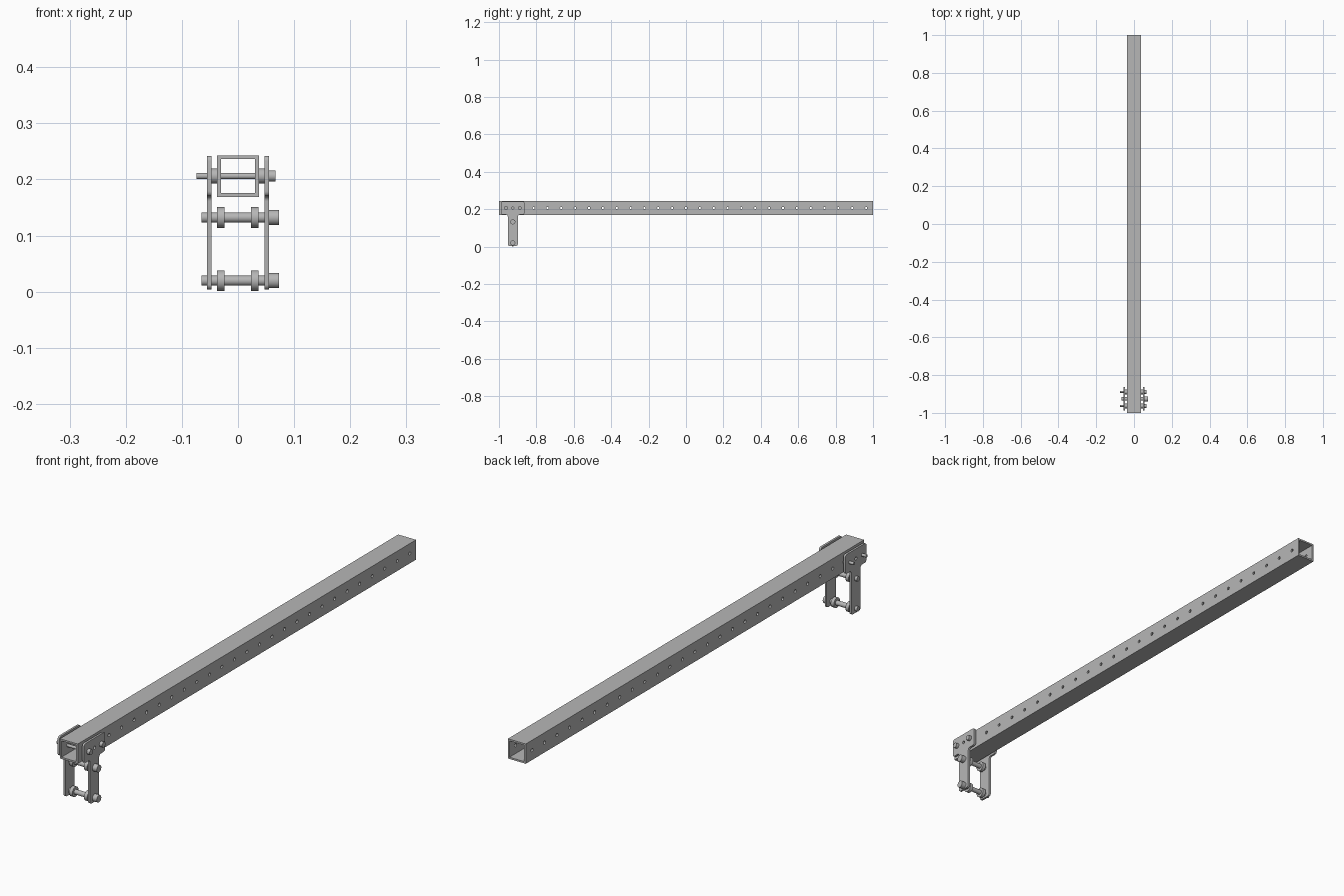
import bpy, bmesh, math
from mathutils import Matrix

cube = bpy.data.objects.get("Cube")
if cube:
    bpy.data.objects.remove(cube, do_unlink=True)

steel = bpy.data.materials.new("steel_grey")
steel.use_nodes = True
GREY = (0.47, 0.47, 0.47, 1)
steel.diffuse_color = GREY
steel.node_tree.nodes["Principled BSDF"].inputs["Base Color"].default_value = GREY

# Main dimensions
HALF, TOP, BOTTOM, WALL = 0.037, 0.243, 0.169, 0.0065
HOLES = 27
PITCH = 2 / HOLES
AXIS = (TOP + BOTTOM) / 2
MID = -1 + PITCH                      # bracket centre along the beam
PLATE_IN, PLATE_OUT = 0.047, 0.055
LOW_PINS = (0.132, 0.0195)


def finish(name, bm):
    bmesh.ops.recalc_face_normals(bm, faces=bm.faces)
    mesh = bpy.data.meshes.new(name)
    bm.to_mesh(mesh)
    bm.free()
    mesh.materials.append(steel)
    obj = bpy.data.objects.new(name, mesh)
    bpy.context.collection.objects.link(obj)
    return obj


def select(obj):
    bpy.ops.object.select_all(action='DESELECT')
    obj.select_set(True)
    bpy.context.view_layer.objects.active = obj


def smooth(obj):
    select(obj)
    bpy.ops.object.shade_smooth_by_angle(angle=math.radians(35))


def add_rod(bm, x0, x1, y, z, radius, sides=32):
    """Cylinder along x."""
    place = Matrix.Translation(((x0 + x1) / 2, y, z)) @ Matrix.Rotation(math.pi / 2, 4, 'Y')
    bmesh.ops.create_cone(bm, cap_ends=True, segments=sides, radius1=radius,
                          radius2=radius, depth=x1 - x0, matrix=place)


def rods(name, pieces):
    bm = bmesh.new()
    for piece in pieces:
        add_rod(bm, *piece)
    obj = finish(name, bm)
    smooth(obj)
    return obj


def drill(obj, name, holes):
    """Cut round holes (y, z, radius) along x."""
    bm = bmesh.new()
    for y, z, radius in holes:
        add_rod(bm, -0.2, 0.2, y, z, radius, 20)
    cutter = finish(name, bm)
    cutter.hide_render = True
    mod = obj.modifiers.new("holes", 'BOOLEAN')
    mod.operation, mod.solver, mod.object = 'DIFFERENCE', 'EXACT', cutter
    select(obj)
    bpy.ops.object.modifier_apply(modifier=mod.name)
    bpy.data.objects.remove(cutter, do_unlink=True)


# Square tube beam, open at both ends, drilled along its sides
bm = bmesh.new()
bmesh.ops.create_cube(bm, size=1, matrix=Matrix.Translation((0, 0, AXIS))
                      @ Matrix.Diagonal((2 * HALF, 2, TOP - BOTTOM, 1)))
bmesh.ops.delete(bm, geom=[f for f in bm.faces if abs(f.normal.y) > 0.9], context='FACES_ONLY')
beam = finish("beam", bm)
wall = beam.modifiers.new("wall", 'SOLIDIFY')
wall.thickness, wall.offset, wall.use_even_offset = WALL, -1, True
select(beam)
bpy.ops.object.modifier_apply(modifier=wall.name)
drill(beam, "beam_hole_cutter",
      [(-1 + PITCH * (i + 0.5), AXIS, 0.006) for i in range(HOLES)])
smooth(beam)

# Two T-shaped side plates with rounded corners
half_profile = [(0.027, 0.004), (0.027, 0.17), (0.062, 0.17), (0.062, 0.242)]
profile = half_profile + [(-y, z) for y, z in reversed(half_profile)]
for side, name in ((1, "left_plate"), (-1, "right_plate")):
    bm = bmesh.new()
    face = bm.faces.new([bm.verts.new((side * PLATE_IN, MID + y, z)) for y, z in profile])
    grown = bmesh.ops.extrude_face_region(bm, geom=[face])["geom"]
    bmesh.ops.translate(bm, vec=(side * (PLATE_OUT - PLATE_IN), 0, 0),
                        verts=[g for g in grown if isinstance(g, bmesh.types.BMVert)])
    corners = [e for e in bm.edges if abs(e.verts[0].co.x - e.verts[1].co.x) > 0.001]
    bmesh.ops.bevel(bm, geom=corners, offset=0.009, segments=5, profile=0.5, affect='EDGES')
    plate = finish(name, bm)
    drill(plate, name + "_hole_cutter", [(MID, AXIS, 0.006)])
    smooth(plate)

# Thin bolts through the beam, with spacers between beam and plates
for label, y in (("front", MID - PITCH / 2), ("rear", MID + PITCH / 2)):
    rods(label + "_beam_bolt", [(-0.074, PLATE_OUT, y, AXIS, 0.0055),
                                (PLATE_OUT - 0.001, 0.067, y, AXIS, 0.01)])
    rods(label + "_beam_spacers", [(HALF, PLATE_IN, y, AXIS, 0.0133),
                                   (-PLATE_IN, -HALF, y, AXIS, 0.0133)])

# Thick pins across the legs, each carrying two collars
for label, z in zip(("upper", "lower"), LOW_PINS):
    rods(label + "_leg_pin", [(-0.065, PLATE_OUT, MID, z, 0.009),
                              (PLATE_OUT - 0.001, 0.073, MID, z, 0.0135)])
    rods(label + "_leg_collars", [(0.0235, 0.0365, MID, z, 0.0185),
                                  (-0.0375, -0.0245, MID, z, 0.0185)])
